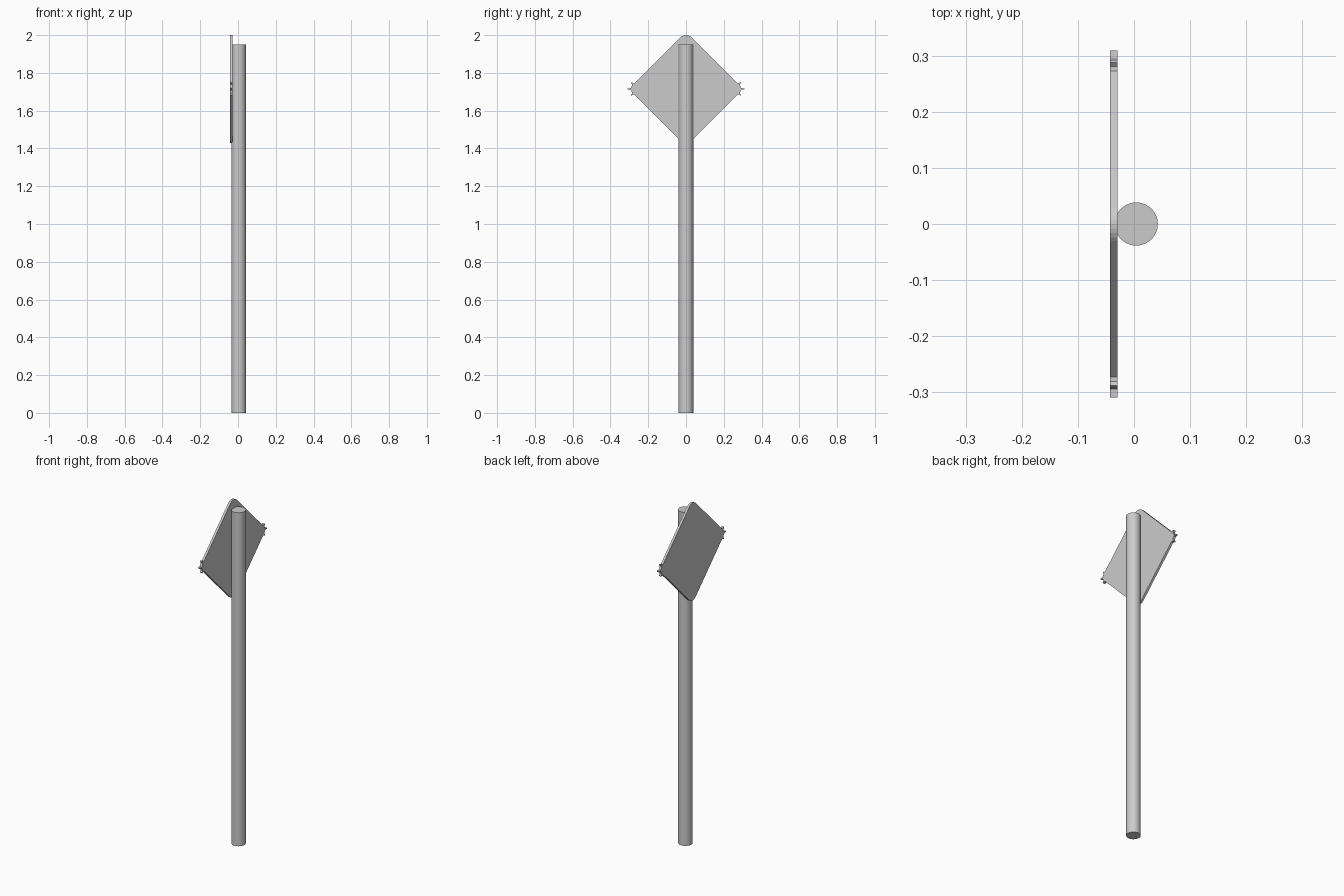
import bpy, bmesh
from math import sin, cos, radians

if "Cube" in bpy.data.objects:
    bpy.data.objects.remove(bpy.data.objects["Cube"])

# Round pole
bpy.ops.mesh.primitive_cylinder_add(vertices=32, radius=0.0385, depth=1.95,
                                    location=(0.004, 0, 0.975))
pole = bpy.context.object
pole.name = "pole"
bpy.ops.object.shade_smooth_by_angle(angle=radians(30))

# Diamond plate: rounded top and bottom, small barbs on the side corners
CENTRE_Z, HALF, ROUND = 1.715, 0.303, 0.043
X_FRONT, X_BACK = -0.0425, -0.029


def rounded_corner(start):
    c = HALF - ROUND * 2 ** 0.5
    sign = 1 if start == 45 else -1
    return [(ROUND * cos(radians(start + 90 * i / 8)),
             sign * c + ROUND * sin(radians(start + 90 * i / 8))) for i in range(9)]


# One barbed corner, listed from below to above
half_barb = [(0.273, -0.030), (0.281, -0.030), (0.288, -0.036), (0.292, -0.031),
             (0.285, -0.023), (0.288, -0.012), (0.294, -0.004), (0.309, -0.003)]
barbs = half_barb + [(y, -z) for y, z in reversed(half_barb)]
outline = (barbs + rounded_corner(45)
           + [(-y, -z) for y, z in barbs] + rounded_corner(225))

bm = bmesh.new()
face = bm.faces.new([bm.verts.new((X_FRONT, y, CENTRE_Z + z)) for y, z in outline])
ext = bmesh.ops.extrude_face_region(bm, geom=[face])
bmesh.ops.translate(bm, vec=(X_BACK - X_FRONT, 0, 0),
                    verts=[g for g in ext["geom"] if isinstance(g, bmesh.types.BMVert)])
bmesh.ops.recalc_face_normals(bm, faces=bm.faces)
mesh = bpy.data.meshes.new("sign_plate")
bm.to_mesh(mesh)
bm.free()
plate = bpy.data.objects.new("sign_plate", mesh)
bpy.context.collection.objects.link(plate)
